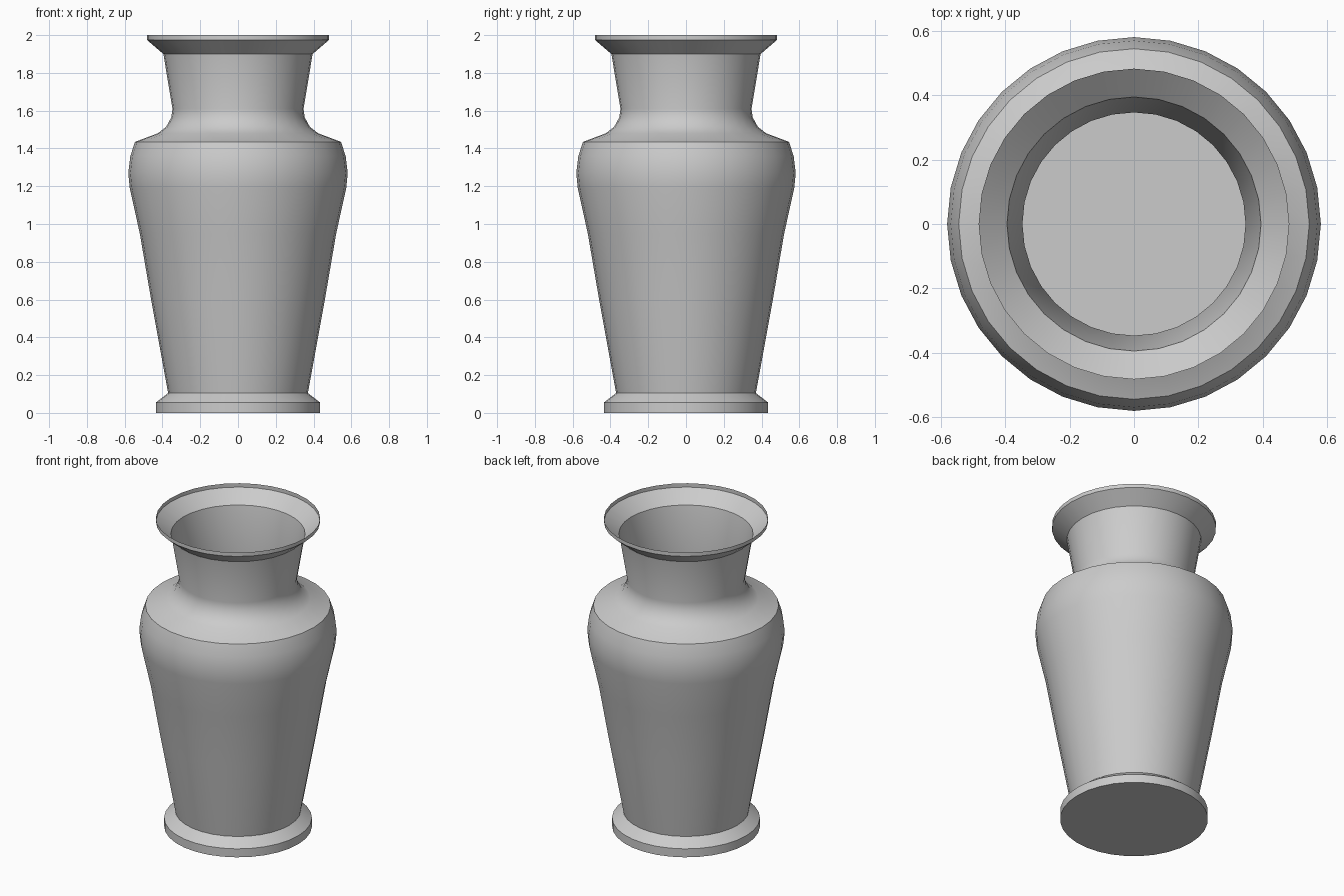
import bpy, bmesh, math

if "Cube" in bpy.data.objects:
    bpy.data.objects.remove(bpy.data.objects["Cube"])

SIDES = 32

# Thin-walled vase silhouette: (radius, height) from foot to lip
profile = [
    (0.435, 0.0), (0.435, 0.055), (0.37, 0.105),             # foot
    (0.46, 0.60), (0.52, 0.95), (0.573, 1.19), (0.581, 1.27),  # body
    (0.57, 1.36), (0.545, 1.435),
    (0.425, 1.48), (0.38, 1.515), (0.353, 1.565), (0.347, 1.61),  # shoulder
    (0.395, 1.90),                                           # neck
    (0.483, 1.975), (0.483, 2.0),                            # flared rim
]

bm = bmesh.new()
rings = []
for r, z in profile:
    rings.append([bm.verts.new((r * math.cos(2 * math.pi * i / SIDES),
                                r * math.sin(2 * math.pi * i / SIDES), z))
                  for i in range(SIDES)])

# Walls between neighbouring rings, open at the top
for low, high in zip(rings, rings[1:]):
    for i in range(SIDES):
        j = (i + 1) % SIDES
        bm.faces.new((low[i], low[j], high[j], high[i]))

# Closed base
bm.faces.new(rings[0][::-1])

mesh = bpy.data.meshes.new("vase")
bm.to_mesh(mesh)
bm.free()
vase = bpy.data.objects.new("vase", mesh)
bpy.context.collection.objects.link(vase)

# Smooth body with crisp shoulder, rim and foot edges
bpy.context.view_layer.objects.active = vase
vase.select_set(True)
bpy.ops.object.shade_smooth_by_angle(angle=math.radians(30))
